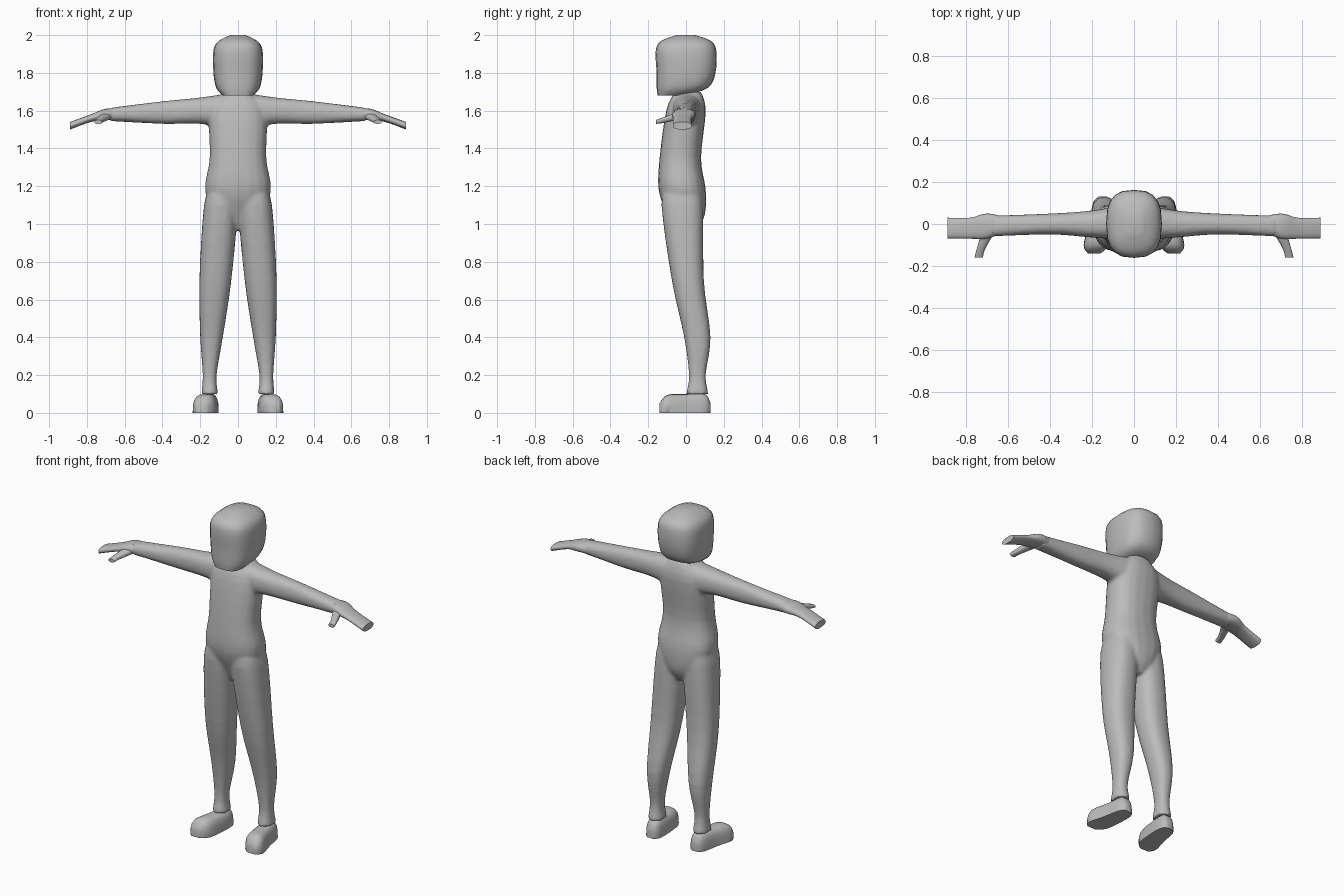
import bpy, bmesh, math
from mathutils import Vector

default_cube = bpy.data.objects.get("Cube")
if default_cube:
    bpy.data.objects.remove(default_cube, do_unlink=True)

shade = (0.5, 0.5, 0.5, 1)
grey = bpy.data.materials.new("plain_grey")
grey.use_nodes = True
grey.diffuse_color = shade
grey.node_tree.nodes["Principled BSDF"].inputs["Base Color"].default_value = shade

X, Y, Z = range(3)


def select(objects):
    bpy.ops.object.select_all(action="DESELECT")
    for ob in objects:
        ob.select_set(True)
    bpy.context.view_layer.objects.active = objects[0]


def flowing(sections, steps=4):
    """Fill in a smooth spline between the sparse sections."""
    keys = [Vector(section) for section in sections]
    keys = [keys[0], *keys, keys[-1]]
    for before, start, end, after in zip(keys, keys[1:], keys[2:], keys[3:]):
        leave, arrive = (end - before) / 2, (after - start) / 2
        for step in range(steps):
            t = step / steps
            bend = leave * (1 - t) - arrive * t
            ease = t * t * (3 - 2 * t)
            yield start.lerp(end, ease) + bend * t * (1 - t)
    yield keys[-1]


def signed_power(value, exponent):
    return math.copysign(abs(value) ** exponent, value)


def loft(name, axis, sections, side=1, squareness=2.4, sides=20):
    """Skin rounded sections, each (place on axis, centre, half width, centre, half width)."""
    bm = bmesh.new()
    rings = []
    for place, u_mid, u_half, v_mid, v_half in flowing(sections):
        ring = []
        for i in range(sides):
            turn = math.tau * i / sides
            u = u_mid + u_half * signed_power(math.cos(turn), 2 / squareness)
            v = v_mid + v_half * signed_power(math.sin(turn), 2 / squareness)
            point = [u, v]
            point.insert(axis, place)
            # The ground flattens anything that would go below it
            ring.append(bm.verts.new((point[X] * side, point[Y], max(point[Z], 0))))
        rings.append(ring)
    for lower, upper in zip(rings, rings[1:]):
        for i in range(sides):
            bm.faces.new((lower[i - 1], lower[i], upper[i], upper[i - 1]))
    bm.faces.new(rings[0])
    bm.faces.new(rings[-1])
    bmesh.ops.recalc_face_normals(bm, faces=bm.faces)
    mesh = bpy.data.meshes.new(name)
    bm.to_mesh(mesh)
    bm.free()
    mesh.materials.append(grey)
    ob = bpy.data.objects.new(name, mesh)
    bpy.context.collection.objects.link(ob)
    select([ob])
    bpy.ops.object.shade_smooth_by_angle(angle=math.radians(50))
    return ob


# Head with a flat face, rounded crown and undercut nape
loft("head", Z, [
    (1.68, 0, .08, -.08, .07),
    (1.72, 0, .115, -.02, .135),
    (1.8, 0, .13, 0, .156),
    (1.92, 0, .13, 0, .16),
    (1.97, 0, .1, 0, .13),
    (2, 0, .04, 0, .05),
], squareness=2.7)

# Torso
body = [loft("body", Z, [
    (.97, 0, .04, 0, .06),
    (1.05, 0, .12, 0, .1),
    (1.18, 0, .175, -.02, .125),
    (1.35, 0, .15, -.03, .11),
    (1.6, 0, .15, 0, .105),
    (1.7, 0, .07, .01, .07),
])]

# Arms and legs
for side in (1, -1):
    body.append(loft("arm", X, [
        (0, .01, .09, 1.6, .1),
        (.2, 0, .065, 1.6, .07),
        (.4, 0, .05, 1.59, .06),
        (.68, -.01, .05, 1.58, .035),
    ], side))
    body.append(loft("leg", Z, [
        (.1, .15, .045, .06, .06),
        (.2, .15, .037, .06, .045),
        (.4, .14, .06, .06, .07),
        (.7, .12, .085, .01, .085),
        (1.1, .09, .09, -.02, .11),
        (1.2, .08, .06, -.02, .08),
    ], side))

# Blend torso and limbs into one soft body
select(body)
bpy.ops.object.join()
blend = body[0].modifiers.new("blend", "REMESH")
blend.mode = "VOXEL"
blend.voxel_size = .01
blend.use_smooth_shade = True
relax = body[0].modifiers.new("relax", "SMOOTH")
relax.iterations = 6

for side, label in ((1, "left"), (-1, "right")):
    # Mitten hand drooping to a blunt fingertip edge
    loft(label + "_hand", X, [
        (.6, 0, .03, 1.58, .03),
        (.7, -.01, .06, 1.58, .03),
        (.78, -.02, .05, 1.56, .02),
        (.89, -.02, .05, 1.52, .02),
    ], side)
    # Thumb pointing forward
    loft(label + "_thumb", Y, [
        (-.16, .74, .02, 1.54, .01),
        (-.12, .73, .02, 1.55, .015),
        (-.05, .7, .03, 1.57, .02),
    ], side)
    # Flat soled shoe with the toe turned out
    loft(label + "_shoe", Y, [
        (-.14, .19, .03, .02, .03),
        (-.1, .18, .06, 0, .095),
        (0, .16, .055, 0, .1),
        (.1, .15, .045, 0, .1),
        (.13, .15, .02, .02, .03),
    ], side, squareness=3)
